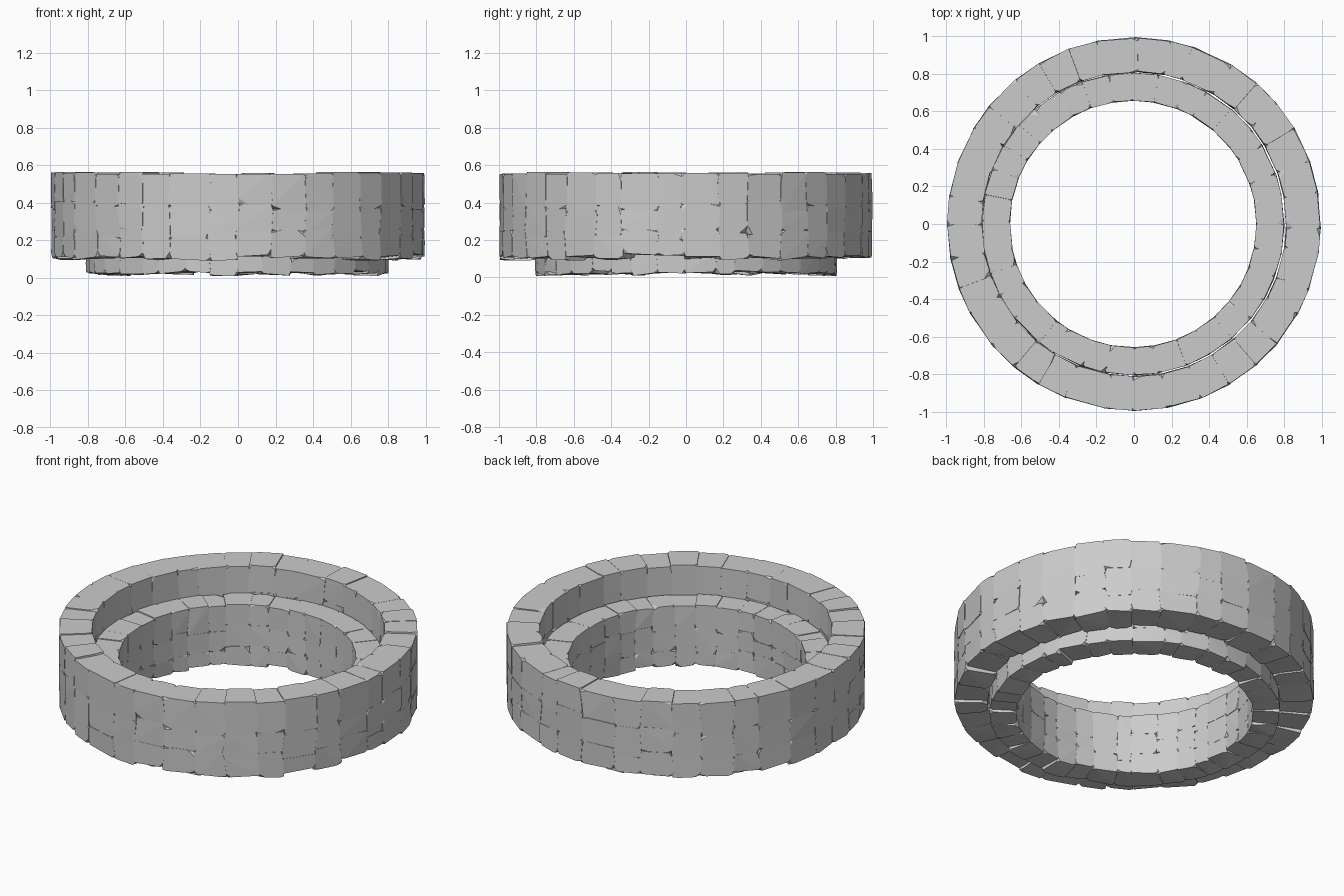
import bpy, bmesh, math, random
from mathutils import Vector

if "Cube" in bpy.data.objects:
    bpy.data.objects.remove(bpy.data.objects["Cube"])

COLUMNS = 36
COURSES = 3
INNER_R, OUTER_R, HEIGHT = 0.81, 0.998, 0.48


def add_stone(bm, rng, corners, bottom):
    """Convex rough stone: each corner is cut back a random amount along its three edges."""
    points = []
    for (i, j, k), p in corners.items():
        for other in ((1 - i, j, k), (i, 1 - j, k), (i, j, 1 - k)):
            cut = rng.uniform(0.004, 0.022)
            if rng.random() < 0.22:
                cut = rng.uniform(0.03, 0.06)
            if bottom and k == 0:
                cut = rng.uniform(0.005, 0.04)
            edge = corners[other] - p
            points.append(p + edge.normalized() * min(cut, edge.length * 0.42))
    verts = [bm.verts.new(p) for p in points]
    result = bmesh.ops.convex_hull(bm, input=verts)
    loose = {g for g in result["geom_interior"] + result["geom_unused"]
             if isinstance(g, bmesh.types.BMVert)}
    bmesh.ops.delete(bm, geom=[v for v in loose if not v.link_faces], context='VERTS')


def stone_ring(name, seed, scale, base, shift):
    rng = random.Random(seed)
    bm = bmesh.new()
    step = math.tau / COLUMNS
    # wobbly joints shared by neighbouring stones
    lean = [rng.uniform(-0.16, 0.16) for _ in range(COLUMNS)]
    joint = [[(c + lean[c] + rng.uniform(-0.07, 0.07)) * step
              for _ in range(COURSES + 1)] for c in range(COLUMNS)]
    top = [HEIGHT - rng.uniform(0, 0.012) for _ in range(COLUMNS)]
    for c in range(COLUMNS):
        n = (c + 1) % COLUMNS
        wrap = math.tau if n == 0 else 0
        levels = [rng.uniform(0, 0.022),
                  HEIGHT * 0.31 + rng.uniform(-0.03, 0.03),
                  HEIGHT * 0.63 + rng.uniform(-0.03, 0.03), top[c]]
        for s in range(COURSES):
            corners = {}
            for i in (0, 1):
                for j in (0, 1):
                    for k in (0, 1):
                        a = joint[n][s + k] + wrap if i else joint[c][s + k]
                        a += 0.003 if i else -0.003
                        r = (OUTER_R - rng.uniform(0, 0.006)) if j else INNER_R + rng.uniform(0, 0.006)
                        z = levels[s + k]
                        if s == 0 and k == 0:
                            z += rng.uniform(0, 0.025)
                        elif k == 0:
                            z -= 0.004
                        corners[i, j, k] = Vector((r * math.cos(a), r * math.sin(a), z))
            add_stone(bm, rng, corners, s == 0)
    bmesh.ops.dissolve_limit(bm, angle_limit=0.03, verts=bm.verts[:], edges=bm.edges[:])
    bmesh.ops.recalc_face_normals(bm, faces=bm.faces[:])
    for v in bm.verts:
        v.co = v.co * scale + Vector((shift, 0, base))
    mesh = bpy.data.meshes.new(name)
    bm.to_mesh(mesh)
    bm.free()
    obj = bpy.data.objects.new(name, mesh)
    bpy.context.collection.objects.link(obj)
    return obj


# upper wide ring of stones and the smaller ring nested inside it
stone_ring("outer_stone_ring", 3, 1.0, 0.083, 0.0)
stone_ring("inner_stone_ring", 8, 0.81, 0.004, -0.005)
